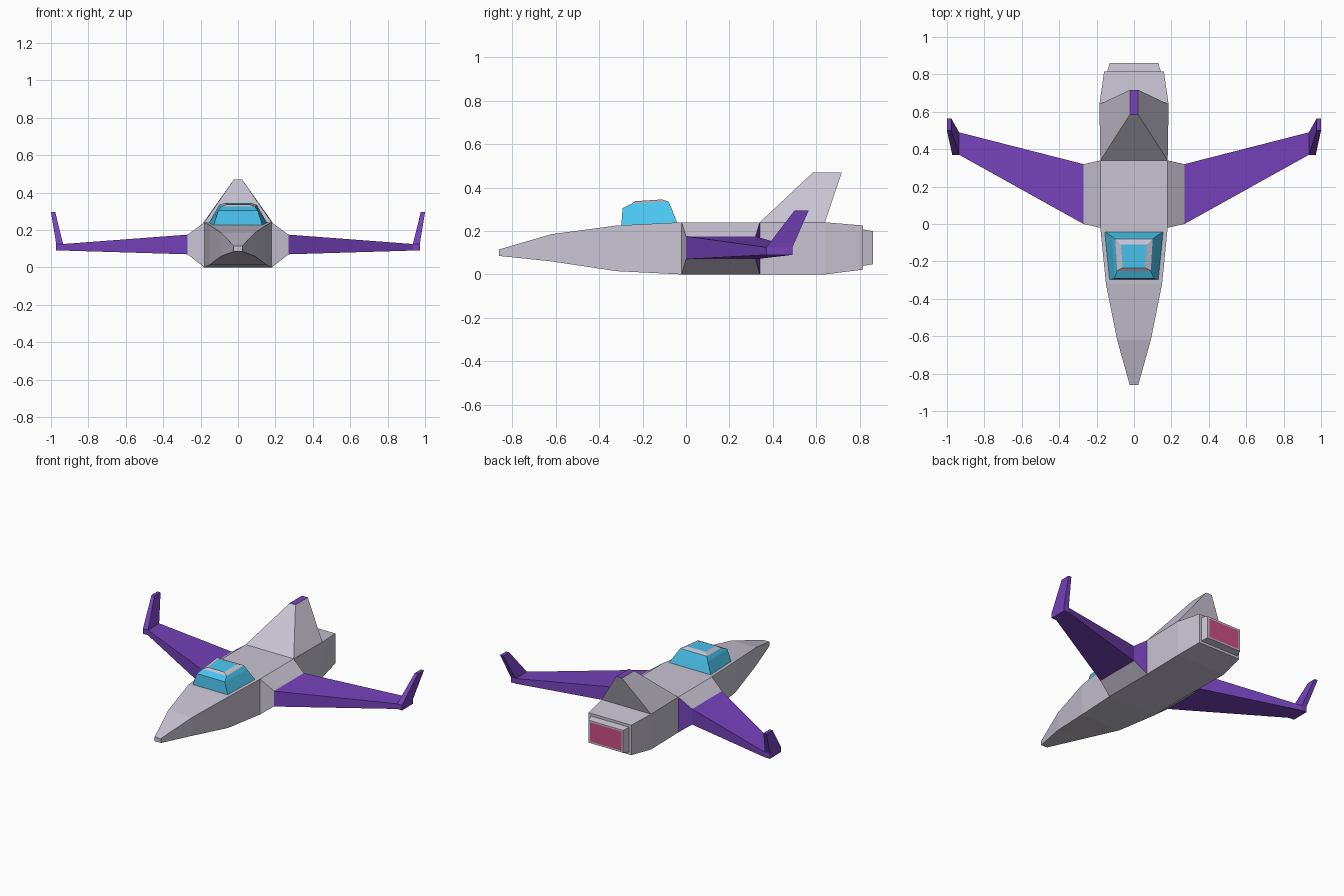
import bpy, bmesh

if "Cube" in bpy.data.objects:
    bpy.data.objects.remove(bpy.data.objects["Cube"])


def material(name, rgb):
    m = bpy.data.materials.new(name)
    m.diffuse_color = (*rgb, 1)
    m.use_nodes = True
    m.node_tree.nodes["Principled BSDF"].inputs["Base Color"].default_value = m.diffuse_color
    return m


GREY = material("hull_grey", (0.58, 0.55, 0.65))
PURPLE = material("purple", (0.18, 0.055, 0.5))
CYAN = material("cyan_glass", (0.07, 0.56, 0.87))
PINK = material("engine_glow", (0.6, 0.08, 0.24))


def loft(name, rings, mats, start=None, end=None, side_mats=None, mirror=False):
    """Skin four-sided rings; mats holds one material per band, start/end cap it."""
    bm = bmesh.new()
    loops = [[bm.verts.new(p) for p in ring] for ring in rings]
    used = list(dict.fromkeys([GREY, PURPLE, CYAN, PINK]))
    for band, mat in enumerate(mats):
        a, b = loops[band], loops[band + 1]
        for i in range(4):
            j = (i + 1) % 4
            f = bm.faces.new((a[i], a[j], b[j], b[i]))
            f.material_index = used.index((side_mats or {}).get(i, mat))
    for loop, mat in ((loops[0], start), (loops[-1], end)):
        if mat:
            bm.faces.new(loop).material_index = used.index(mat)
    bmesh.ops.recalc_face_normals(bm, faces=bm.faces)
    me = bpy.data.meshes.new(name)
    bm.to_mesh(me)
    bm.free()
    for m in used:
        me.materials.append(m)
    ob = bpy.data.objects.new(name, me)
    bpy.context.collection.objects.link(ob)
    if mirror:
        ob.modifiers.new("mirror", 'MIRROR')
    return ob


def section_y(y, hx, z0, z1):
    return [(-hx, y, z0), (hx, y, z0), (hx, y, z1), (-hx, y, z1)]


def section_x(x, y0, y1, z0, z1):
    # sides: 0 bottom, 1 back, 2 top, 3 front
    return [(x, y0, z0), (x, y1, z0), (x, y1, z1), (x, y0, z1)]


def section_z(x0, x1, y0, y1, z):
    return [(x0, y0, z), (x1, y0, z), (x1, y1, z), (x0, y1, z)]


def canopy_ring(yf, hf, zf, yb, hb, zb):
    return [(-hf, yf, zf), (hf, yf, zf), (hb, yb, zb), (-hb, yb, zb)]


# Fuselage from nose to tail
hull = [section_y(*s) for s in (
    (-0.86, 0.023, 0.085, 0.115), (-0.62, 0.09, 0.06, 0.185),
    (-0.32, 0.15, 0.015, 0.225), (-0.02, 0.18, 0, 0.24),
    (0.34, 0.18, 0, 0.24), (0.64, 0.185, 0, 0.24), (0.815, 0.16, 0.022, 0.225))]
loft("fuselage", hull, [GREY] * 6, GREY, GREY)

# Engine nozzle with glowing end
nozzle = [section_y(*s) for s in (
    (0.81, 0.145, 0.038, 0.208), (0.86, 0.13, 0.047, 0.199),
    (0.86, 0.117, 0.058, 0.188))]
loft("engine_nozzle", nozzle, [GREY, GREY], end=PINK)

# Tail fin swept up from the rear deck
fin = [canopy_ring(0.34, 0.18, 0.24, 0.64, 0.185, 0.24),
       canopy_ring(0.585, 0.022, 0.47, 0.717, 0.022, 0.47)]
loft("tail_fin", fin, [GREY], end=PURPLE)

# Canopy: glass sides, grey roof frame, glass roof panel
canopy = [canopy_ring(*r) for r in (
    (-0.298, 0.132, 0.222, -0.04, 0.158, 0.235),
    (-0.292, 0.105, 0.305, -0.067, 0.117, 0.305),
    (-0.25, 0.09, 0.325, -0.08, 0.1, 0.335),
    (-0.235, 0.06, 0.337, -0.11, 0.07, 0.345))]
loft("canopy", canopy, [CYAN, CYAN, GREY], end=CYAN)

# Wing roots, wings and winglets, mirrored
root = section_x(0.27, 0, 0.32, 0.07, 0.175)
tip = section_x(0.935, 0.37, 0.49, 0.09, 0.125)
loft("wing_root", [section_x(0.18, -0.02, 0.34, 0, 0.24), root], [GREY],
     side_mats={1: PURPLE}, mirror=True)
loft("wing", [root, tip], [PURPLE], mirror=True)
winglet = [section_z(0.935, 0.972, 0.37, 0.49, 0.09),
           section_z(0.935, 0.972, 0.37, 0.49, 0.125),
           section_z(0.977, 1.0, 0.50, 0.565, 0.295)]
loft("winglet", winglet, [PURPLE, PURPLE], PURPLE, PURPLE, mirror=True)
